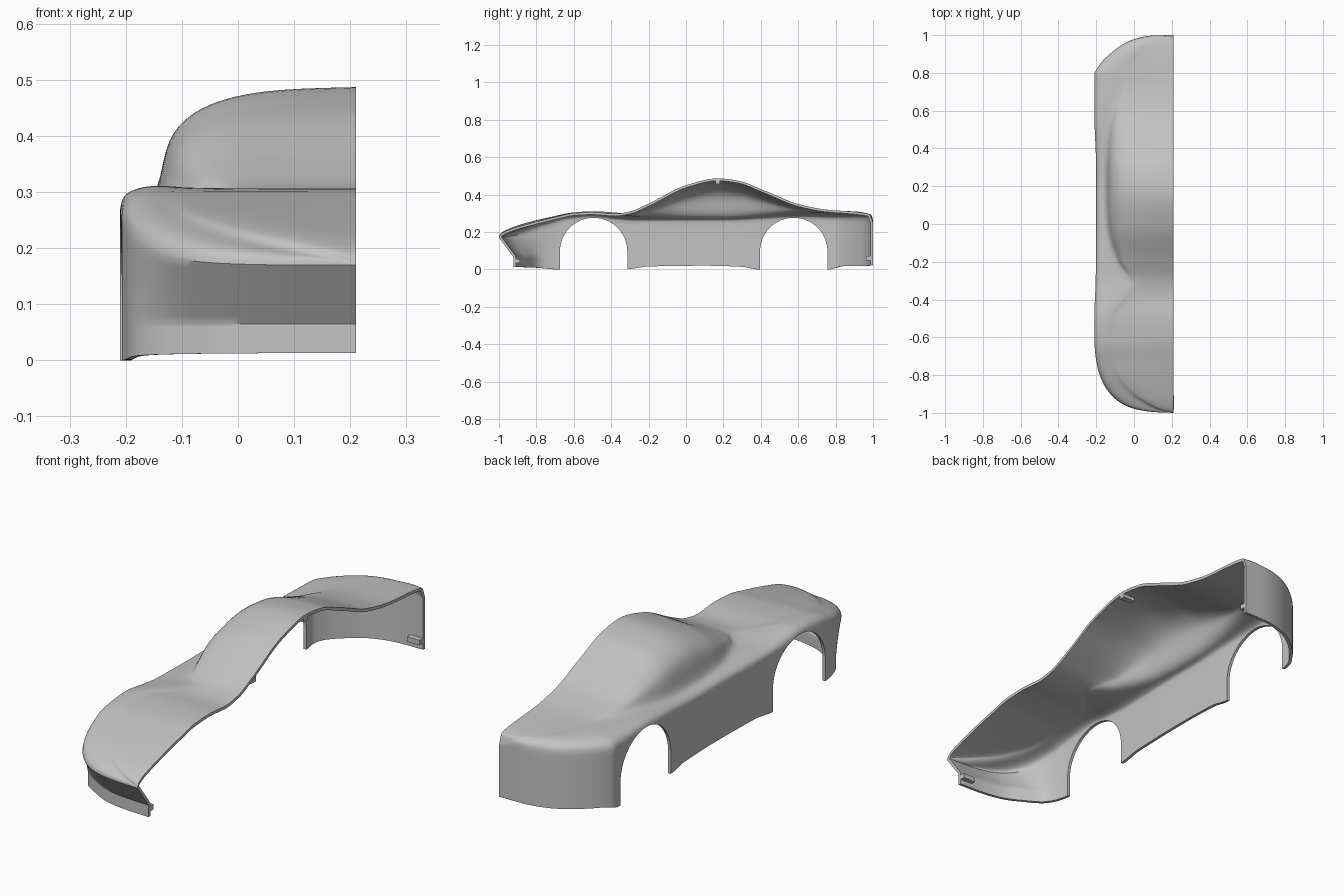
import bpy
import bmesh
import math

cube = bpy.data.objects.get("Cube")
if cube:
    bpy.data.objects.remove(cube, do_unlink=True)

CUT = 0.21          # plane of the long centre cut
ROWS = 140
CREASE = 0.065      # height of the fold under the nose

# Plan outline: station, edge x, edge y, edge height
PLAN = [
    (-1, .21, -1, .17), (-.97, .10, -.995, .17), (-.92, -.01, -.975, .172),
    (-.85, -.10, -.925, .18), (-.77, -.165, -.84, .20), (-.7, -.195, -.75, .225),
    (-.62, -.208, -.65, .255), (-.5, -.21, -.5, .27), (-.3, -.203, -.3, .26),
    (0, -.2, 0, .25), (.27, -.2, .27, .25), (.6, -.21, .6, .27),
    (.8, -.21, .79, .265), (.86, -.185, .84, .26), (.91, -.11, .915, .255),
    (.955, -.01, .975, .25), (.98, .1, .998, .25), (1, .21, 1, .25)]

# Heights: station, cabin width share, centre height, shoulder height
HEIGHT = [
    (-1, .6, .17, .17), (-.99, .6, .19, .18), (-.95, .6, .211, .192),
    (-.85, .7, .242, .22), (-.7, .8, .28, .272), (-.6, .8, .301, .303),
    (-.5, .8, .306, .312), (-.38, .6, .298, .305), (-.3, .55, .31, .298),
    (-.2, .7, .352, .293), (0, .83, .45, .288), (.17, .85, .487, .287),
    (.28, .85, .474, .29), (.42, .82, .422, .3), (.6, .74, .35, .312),
    (.75, .62, .32, .315), (.9, .6, .308, .311), (.98, .6, .295, .288),
    (1, .6, .25, .25)]

# Lower edge: y, height
SILL = [(-1, .013), (-.8, .008), (-.68, 0), (-.31, .002), (-.2, .016), (.1, .02),
        (.3, .014), (.39, 0), (.76, 0), (.85, .018), (1, .02)]


def sample(keys, x):
    """Smooth monotone interpolation of all columns of a key list."""
    x = min(max(x, keys[0][0]), keys[-1][0])
    i = 0
    while i < len(keys) - 2 and x > keys[i + 1][0]:
        i += 1

    def slope(k, c):
        return (keys[k + 1][c] - keys[k][c]) / (keys[k + 1][0] - keys[k][0])

    def tangent(k, c):
        if k == 0:
            return slope(0, c)
        if k == len(keys) - 1:
            return slope(k - 1, c)
        a, b = slope(k - 1, c), slope(k, c)
        return 2 * a * b / (a + b) if a * b > 0 else 0

    h = keys[i + 1][0] - keys[i][0]
    t = (x - keys[i][0]) / h
    out = []
    for c in range(1, len(keys[0])):
        p, q = keys[i][c], keys[i + 1][c]
        out.append(p + (q - p) * t * t * (3 - 2 * t)
                   + h * t * (1 - t) * ((1 - t) * tangent(i, c) - t * tangent(i + 1, c)))
    return out


def section(station):
    """Cross-section from the centre cut, over the shoulder, down to the sill."""
    ex, ey, ez = sample(PLAN, station)
    share, top, shoulder = sample(HEIGHT, station)
    line = []
    arc, turn = 18, 14
    # cabin or hood arch
    for k in range(arc):
        a = k / arc * math.pi / 2
        line.append((share * math.sin(a) ** (2 / 3),
                     shoulder + (top - shoulder) * math.cos(a) ** (2 / 3.4)))
    # rounded shoulder
    for k in range(turn + 1):
        a = k / turn * math.pi / 2
        line.append((share + (1 - share) * math.sin(a) ** .75,
                     ez + (shoulder - ez) * max(math.cos(a), 0) ** .75))
    # soften the foot of the cabin
    for _ in range(5):
        line = [line[0]] + [
            tuple((a + 2 * b + c) / 4 for a, b, c in zip(*line[k - 1:k + 2]))
            for k in range(1, len(line) - 1)] + [line[-1]]
    pts = [(CUT + (ex - CUT) * s, station + (ey - station) * s, z) for s, z in line]
    # side wall, folded under at the nose
    fold = min(max((-.68 - station) / .2, 0), 1)
    fold = .078 * fold * fold * (3 - 2 * fold)
    low = sample(SILL, ey)[0]
    for k in range(1, 9):
        v = k / 8
        pts.append((ex, ey + fold * v, ez + (CREASE - ez) * v))
    for v in (.1, .5, 1):
        pts.append((ex, ey + fold, CREASE + (low - CREASE) * v))
    return pts


paint = bpy.data.materials.new("light grey")
paint.use_nodes = True
paint.diffuse_color = (.55, .55, .55, 1)
paint.node_tree.nodes["Principled BSDF"].inputs["Base Color"].default_value = (.55, .55, .55, 1)


def make(name, bm):
    mesh = bpy.data.meshes.new(name)
    bm.to_mesh(mesh)
    bm.free()
    mesh.materials.append(paint)
    obj = bpy.data.objects.new(name, mesh)
    bpy.context.collection.objects.link(obj)
    return obj


def select(obj):
    bpy.ops.object.select_all(action='DESELECT')
    obj.select_set(True)
    bpy.context.view_layer.objects.active = obj


# Body skin
bm = bmesh.new()
grid = [[bm.verts.new(p) for p in section(-math.cos(math.pi * i / ROWS))]
        for i in range(ROWS + 1)]
for a, b in zip(grid, grid[1:]):
    for j in range(len(a) - 1):
        bm.faces.new((a[j], b[j], b[j + 1], a[j + 1]))
bmesh.ops.remove_doubles(bm, verts=bm.verts, dist=.00005)
body = make("body_shell", bm)
shell = body.modifiers.new("thickness", 'SOLIDIFY')
shell.thickness = .013
shell.offset = -1

# Wheel arch cutters
cutters = []
for name, y in (("front_arch_cutter", -.494), ("rear_arch_cutter", .576)):
    bm = bmesh.new()
    r, mid = .18, .096
    outline = [(y + r, -.1)] + [
        (y + r * math.cos(math.pi * k / 40), mid + r * math.sin(math.pi * k / 40))
        for k in range(41)] + [(y - r, -.1)]
    face = bm.faces.new([bm.verts.new((-.3, p, z)) for p, z in outline])
    ext = bmesh.ops.extrude_face_region(bm, geom=[face])
    bmesh.ops.translate(bm, vec=(.2, 0, 0),
                        verts=[v for v in ext["geom"] if isinstance(v, bmesh.types.BMVert)])
    bmesh.ops.recalc_face_normals(bm, faces=bm.faces)
    cutter = make(name, bm)
    cutter.hide_render = True
    cutters.append(cutter)
    cut = body.modifiers.new(name, 'BOOLEAN')
    cut.operation = 'DIFFERENCE'
    cut.solver = 'EXACT'
    cut.object = cutter

select(body)
bpy.ops.object.convert(target='MESH')
for cutter in cutters:
    bpy.data.objects.remove(cutter, do_unlink=True)
select(body)
bpy.ops.object.shade_smooth_by_angle(angle=math.radians(35))

# Small joining tabs inside the cut edge
for name, y, z in (("front_tab", -.9, .045), ("roof_tab", .17, .468), ("rear_tab", .975, .06)):
    bm = bmesh.new()
    bmesh.ops.create_cube(bm, size=1)
    bmesh.ops.scale(bm, vec=(.06, .026, .022), verts=bm.verts)
    bmesh.ops.translate(bm, vec=(CUT - .03, y, z), verts=bm.verts)
    make(name, bm)
